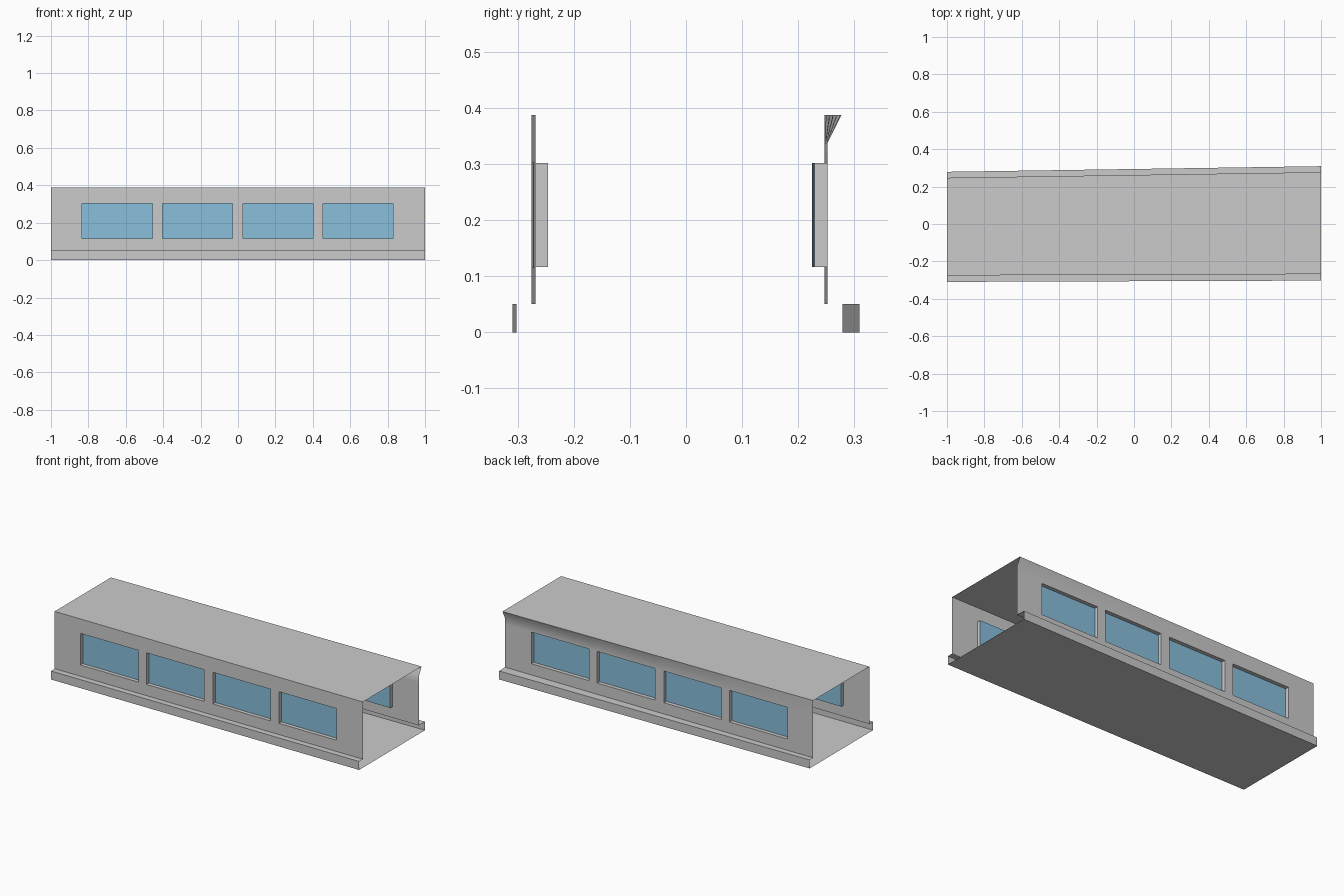
import bpy, bmesh
from mathutils import Vector

if "Cube" in bpy.data.objects:
    bpy.data.objects.remove(bpy.data.objects["Cube"])

# window spans along x, window sill / head heights
WINDOWS = [(-0.833, -0.457), (-0.404, -0.030), (0.027, 0.402), (0.455, 0.830)]
SILL, HEAD = 0.116, 0.302
BASE_H, FLARE_Z, TOP = 0.05, 0.337, 0.387
RECESS = 0.0225
XS = sorted([-1.0, 1.0] + [x for w in WINDOWS for x in w])
ZS = [BASE_H, SILL, HEAD, FLARE_Z, TOP]


def line(a, b):
    """y that runs from a at x=-1 to b at x=1"""
    return lambda x: a + (b - a) * (x + 1) / 2


# plan lines of each long side: lower wall, roof edge, plinth
FRONT = dict(name="front", s=-1, wall=line(-0.275, -0.268),
             roof=line(-0.275, -0.268), base=line(-0.3095, -0.3025))
BACK = dict(name="back", s=1, wall=line(0.247, 0.252),
            roof=line(0.247, 0.277), base=line(0.279, 0.309))


def quad(bm, pts, facing):
    f = bm.faces.new([bm.verts.new(p) for p in pts])
    f.normal_update()
    if f.normal.dot(Vector(facing)) < 0:
        f.normal_flip()


def finish(name, bm, color=None, smooth=False):
    bmesh.ops.remove_doubles(bm, verts=bm.verts, dist=1e-5)
    me = bpy.data.meshes.new(name)
    bm.to_mesh(me)
    bm.free()
    ob = bpy.data.objects.new(name, me)
    bpy.context.collection.objects.link(ob)
    if color:
        mat = bpy.data.materials.get("glass") or bpy.data.materials.new("glass")
        mat.diffuse_color = color
        mat.use_nodes = True
        mat.node_tree.nodes["Principled BSDF"].inputs["Base Color"].default_value = mat.diffuse_color
        me.materials.append(mat)
    if smooth:
        bpy.ops.object.select_all(action='DESELECT')
        ob.select_set(True)
        bpy.context.view_layer.objects.active = ob
        bpy.ops.object.shade_smooth_by_angle(angle=0.6)
    return ob


def build_side(side):
    s, wall, roof, base = side["s"], side["wall"], side["roof"], side["base"]
    out = (0, s, 0)

    def at(x, z, inset=0):
        y = roof(x) if z == TOP else wall(x)
        return (x, y - s * inset, z)

    # wall skin with window openings and the twisted top band
    bm = bmesh.new()
    for x0, x1 in zip(XS, XS[1:]):
        for z0, z1 in zip(ZS, ZS[1:]):
            if (x0, x1) in WINDOWS and z0 == SILL:
                continue
            quad(bm, [at(x0, z0), at(x1, z0), at(x1, z1), at(x0, z1)], out)
    finish(side["name"] + "_wall", bm, smooth=True)

    # window reveals
    bm = bmesh.new()
    for x0, x1 in WINDOWS:
        edges = [((x0, SILL), (x1, SILL), (0, 0, 1)),
                 ((x0, HEAD), (x1, HEAD), (0, 0, -1)),
                 ((x0, SILL), (x0, HEAD), (1, 0, 0)),
                 ((x1, SILL), (x1, HEAD), (-1, 0, 0))]
        for a, b, n in edges:
            quad(bm, [at(*a), at(*b), at(*b, RECESS), at(*a, RECESS)], n)
    finish(side["name"] + "_window_reveals", bm)

    # glass panes
    bm = bmesh.new()
    for x0, x1 in WINDOWS:
        quad(bm, [at(x0, SILL, RECESS), at(x1, SILL, RECESS),
                  at(x1, HEAD, RECESS), at(x0, HEAD, RECESS)], out)
    finish(side["name"] + "_window_glass", bm, color=(0.25, 0.52, 0.72, 1))

    # plinth face and ledge
    bm = bmesh.new()
    for x0, x1 in zip(XS, XS[1:]):
        quad(bm, [(x0, base(x0), 0), (x1, base(x1), 0),
                  (x1, base(x1), BASE_H), (x0, base(x0), BASE_H)], out)
        quad(bm, [(x0, base(x0), BASE_H), (x1, base(x1), BASE_H),
                  at(x1, BASE_H), at(x0, BASE_H)], (0, 0, 1))
    finish(side["name"] + "_plinth", bm)


def build_slab(name, key, z, facing):
    bm = bmesh.new()
    f, b = FRONT[key], BACK[key]
    for x0, x1 in zip(XS, XS[1:]):
        quad(bm, [(x0, f(x0), z), (x1, f(x1), z), (x1, b(x1), z), (x0, b(x0), z)], facing)
    finish(name, bm)


build_side(FRONT)
build_side(BACK)
build_slab("roof", "roof", TOP, (0, 0, 1))
build_slab("floor", "base", 0, (0, 0, -1))
